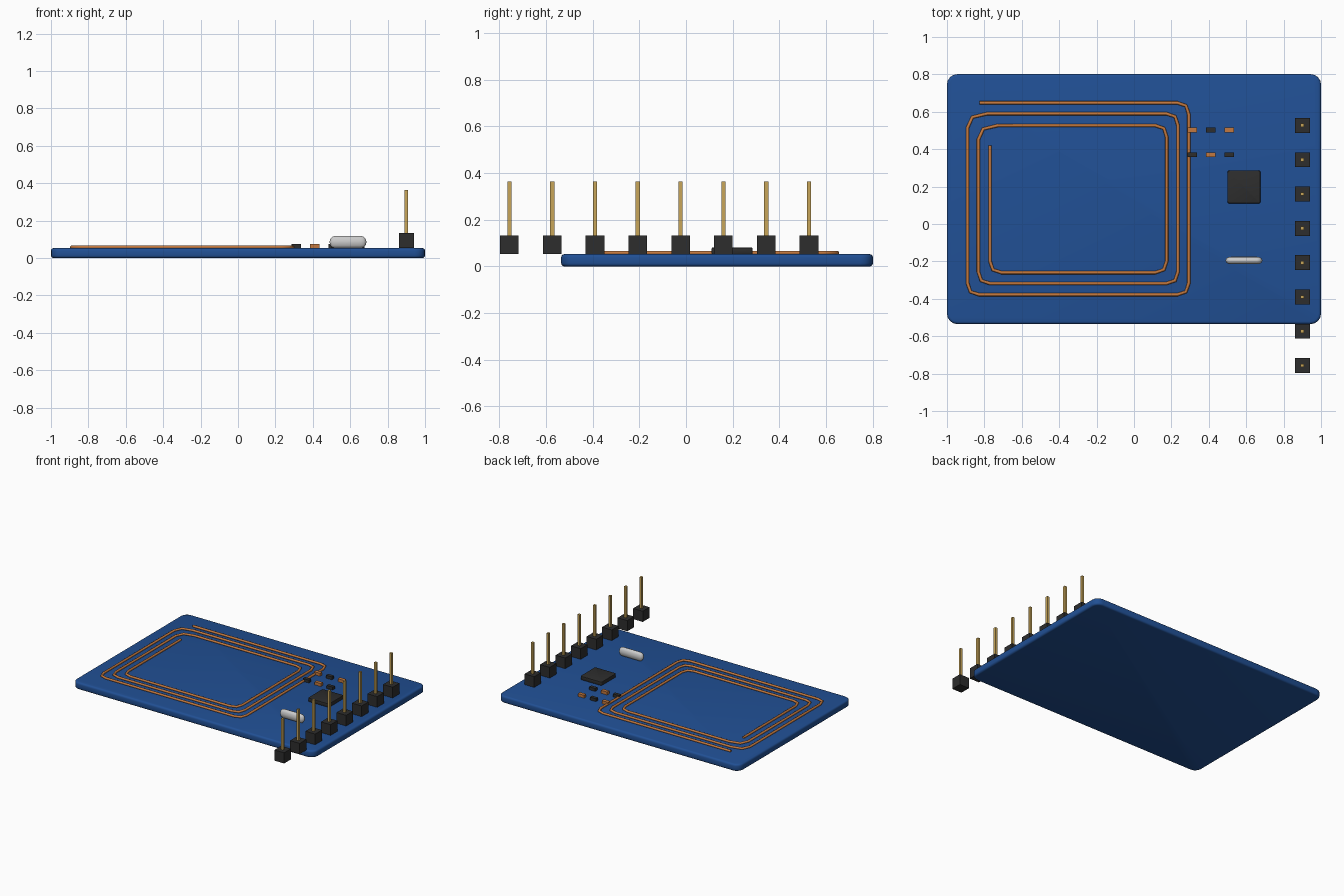
import bpy, bmesh, math
from mathutils import Vector

if "Cube" in bpy.data.objects:
    bpy.data.objects.remove(bpy.data.objects["Cube"], do_unlink=True)


def material(name, rgb):
    m = bpy.data.materials.new(name)
    m.use_nodes = True
    m.diffuse_color = (*rgb, 1)
    node = next(n for n in m.node_tree.nodes if n.type == "BSDF_PRINCIPLED")
    node.inputs["Base Color"].default_value = (*rgb, 1)
    return m


BLUE = material("board blue", (0.015, 0.08, 0.30))
COPPER = material("copper", (0.55, 0.19, 0.05))
BLACK = material("black plastic", (0.026, 0.026, 0.026))
GOLD = material("pin gold", (0.58, 0.38, 0.10))
SILVER = material("crystal silver", (0.60, 0.60, 0.60))

TOP = 0.053  # upper face of the board


def box(name, x, y, z0, size, mat, corner=0, rim=0, segments=3, squash=1):
    """Box standing on z0, with optional rounded upright corners and rims."""
    bm = bmesh.new()
    bmesh.ops.create_cube(bm, size=1)
    bmesh.ops.scale(bm, vec=size, verts=bm.verts)
    if corner:
        upright = [e for e in bm.edges
                   if abs(e.verts[0].co.z - e.verts[1].co.z) > 1e-4]
        bmesh.ops.bevel(bm, geom=upright, offset=corner, segments=4,
                        profile=0.5, affect="EDGES")
        edges = [e for e in bm.edges
                 if abs(e.verts[0].co.z - e.verts[1].co.z) < 1e-4]
    else:
        edges = list(bm.edges)
    if rim:
        bmesh.ops.bevel(bm, geom=edges, offset=rim, segments=segments,
                        profile=0.5, affect="EDGES")
    bmesh.ops.scale(bm, vec=(1, squash, 1), verts=bm.verts)
    me = bpy.data.meshes.new(name)
    bm.to_mesh(me)
    bm.free()
    me.materials.append(mat)
    ob = bpy.data.objects.new(name, me)
    ob.location = (x, y, z0 + size[2] / 2)
    bpy.context.collection.objects.link(ob)
    if rim:
        me.shade_smooth()
        me.set_sharp_from_angle(angle=math.radians(35))
    return ob


# Circuit board
box("board", 0, 0.133, 0, (2, 1.336, TOP), BLUE, corner=0.055, rim=0.014)

# Antenna coil: a square spiral whose corners are cut round
turns = [(-0.826, 0.648), (0.293, 0.648), (0.293, -0.378), (-0.89, -0.378),
         (-0.89, 0.59), (0.235, 0.59), (0.235, -0.318), (-0.832, -0.318),
         (-0.832, 0.527), (0.175, 0.527), (0.175, -0.26), (-0.77, -0.26),
         (-0.77, 0.42)]
path = [Vector(turns[0])]
for a, b, c in zip(turns, turns[1:], turns[2:]):
    a, b, c = Vector(a), Vector(b), Vector(c)
    trim_in = trim_out = 0.062
    if b.x < 0 and b.y > 0:
        trim_in, trim_out = 0.075, 0.105
    p = b + (a - b).normalized() * trim_in
    q = b + (c - b).normalized() * trim_out
    path += [p, (p + q) / 4 + b / 2, q]
path.append(Vector(turns[-1]))

curve = bpy.data.curves.new("antenna_coil", "CURVE")
curve.dimensions = "3D"
curve.bevel_depth = 0.009
curve.bevel_resolution = 2
curve.use_fill_caps = True
spline = curve.splines.new("POLY")
spline.points.add(len(path) - 1)
for point, p in zip(spline.points, path):
    point.co = (p.x, p.y, 0.058, 1)
curve.materials.append(COPPER)
coil = bpy.data.objects.new("antenna_coil", curve)
bpy.context.collection.objects.link(coil)

# Chip and crystal
box("chip", 0.588, 0.198, TOP, (0.176, 0.176, 0.028), BLACK,
    corner=0.01, rim=0.004, segments=2)
box("crystal", 0.588, -0.195, TOP, (0.196, 0.065, 0.065), SILVER,
    rim=0.029, segments=3, squash=0.62)

# Two rows of small parts with alternating colours
for row, y in enumerate((0.502, 0.37)):
    for col in range(3):
        mat = (COPPER, BLACK)[(row + col) % 2]
        box(f"small_part_{row}_{col}", 0.312 + 0.0985 * col, y, TOP,
            (0.05, 0.026, 0.022), mat)

# Pin header
for i in range(8):
    y = 0.527 - 0.1834 * i
    box(f"header_block_{i}", 0.9, y, TOP, (0.08, 0.08, 0.08), BLACK)
    box(f"header_pin_{i}", 0.9, y, 0.10, (0.018, 0.018, 0.265), GOLD)
